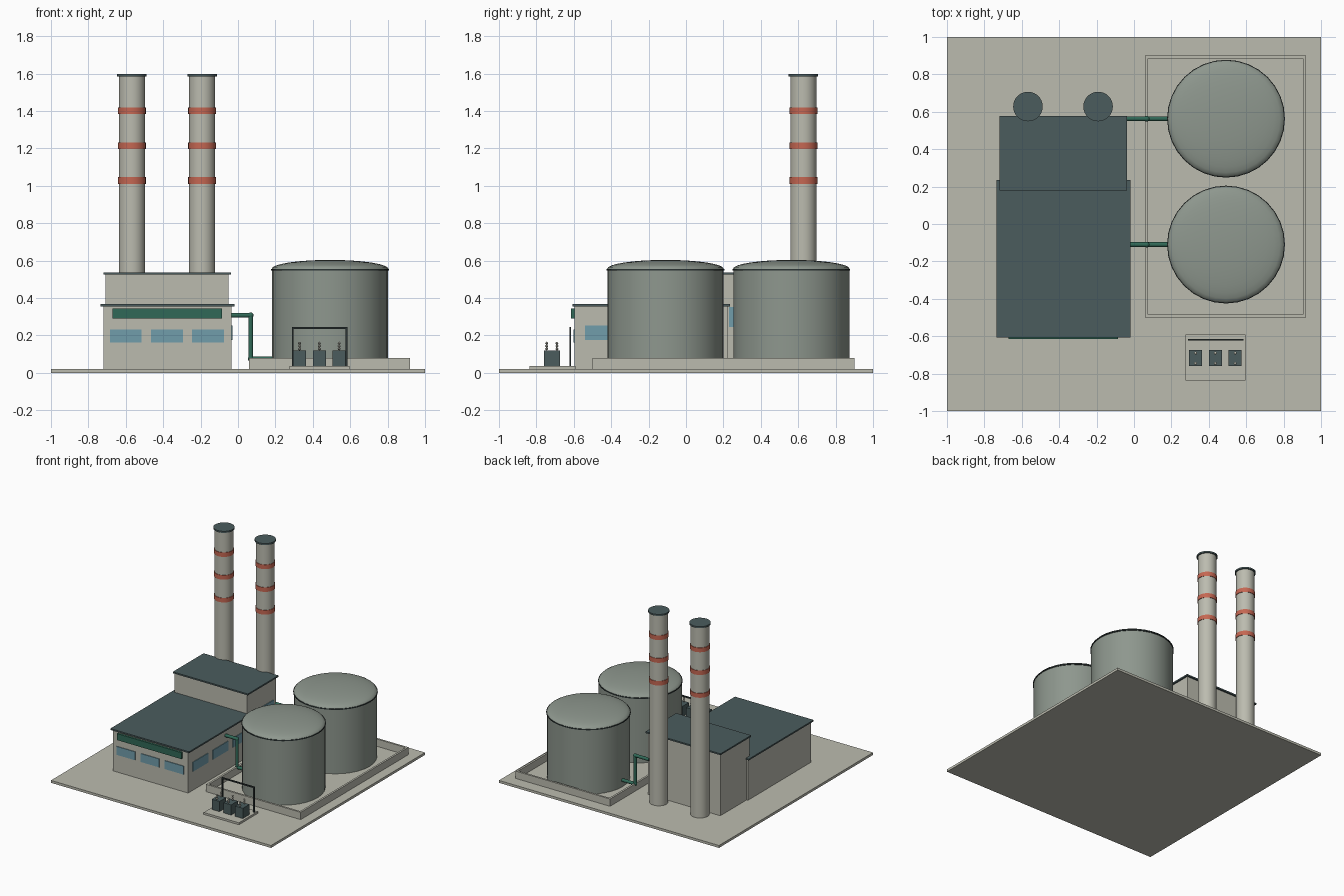
import bpy, bmesh, math
from mathutils import Vector

if "Cube" in bpy.data.objects:
    bpy.data.objects.remove(bpy.data.objects["Cube"])


def material(name, r, g, b):
    m = bpy.data.materials.new(name)
    m.use_nodes = True
    m.diffuse_color = (r, g, b, 1)
    bsdf = m.node_tree.nodes["Principled BSDF"]
    bsdf.inputs["Base Color"].default_value = (r, g, b, 1)
    bsdf.inputs["Roughness"].default_value = 0.8
    return m


CONCRETE = material("concrete", 0.50, 0.50, 0.43)
TANK = material("tank grey", 0.27, 0.31, 0.27)
ROOF = material("slate roof", 0.07, 0.107, 0.11)
GREEN = material("pipe green", 0.03, 0.14, 0.095)
GLASS = material("window blue", 0.165, 0.34, 0.41)
RED = material("stripe red", 0.56, 0.135, 0.085)
DARK = material("dark steel", 0.025, 0.035, 0.035)


def finish(name, bm, mat, smooth=False):
    bmesh.ops.recalc_face_normals(bm, faces=bm.faces)
    mesh = bpy.data.meshes.new(name)
    bm.to_mesh(mesh)
    bm.free()
    mesh.materials.append(mat)
    ob = bpy.data.objects.new(name, mesh)
    bpy.context.collection.objects.link(ob)
    if smooth:
        bpy.ops.object.select_all(action='DESELECT')
        ob.select_set(True)
        bpy.context.view_layer.objects.active = ob
        bpy.ops.object.shade_smooth_by_angle(angle=math.radians(35))
    return ob


def box(name, x, y, z, mat):
    """Box from three (low, high) ranges."""
    bm = bmesh.new()
    bmesh.ops.create_cube(bm, size=1)
    for v in bm.verts:
        v.co = [a + (b - a) * (c + 0.5) for (a, b), c in zip((x, y, z), v.co)]
    return finish(name, bm, mat)


def lathe(name, centre, profile, mat, sides=32):
    """Revolve (radius, height) points about a vertical axis."""
    bm = bmesh.new()
    pts = [bm.verts.new((centre[0] + r, centre[1], z)) for r, z in profile]
    edges = [bm.edges.new(p) for p in zip(pts, pts[1:])]
    bmesh.ops.spin(bm, geom=pts + edges, cent=(*centre, 0), axis=(0, 0, 1),
                   angle=math.tau, steps=sides, use_merge=True)
    bmesh.ops.remove_doubles(bm, verts=bm.verts, dist=1e-5)
    return finish(name, bm, mat, True)


def drum(name, centre, r, z0, z1, mat, sides=32):
    return lathe(name, centre, [(0, z0), (r, z0), (r, z1), (0, z1)], mat, sides)


def pipe(name, points, r, mat):
    """Straight tubes with ball elbows along a path."""
    bm = bmesh.new()
    points = [Vector(p) for p in points]
    for a, b in zip(points, points[1:]):
        new = bmesh.ops.create_cone(bm, cap_ends=True, segments=16, radius1=r,
                                    radius2=r, depth=(b - a).length)["verts"]
        turn = (b - a).to_track_quat('Z', 'Y')
        for v in new:
            v.co = turn @ v.co + (a + b) / 2
    for p in points[1:-1]:
        new = bmesh.ops.create_uvsphere(bm, u_segments=16, v_segments=8, radius=r * 1.15)
        bmesh.ops.translate(bm, verts=new["verts"], vec=p)
    return finish(name, bm, mat, True)


# Ground slab
box("ground_slab", (-1, 1), (-1, 1), (0, 0.02), CONCRETE)

# Turbine hall with sign band and windows
box("hall_walls", (-0.72, -0.035), (-0.597, 0.225), (0.02, 0.357), CONCRETE)
box("hall_roof", (-0.735, -0.02), (-0.607, 0.235), (0.355, 0.367), ROOF)
box("hall_front_band", (-0.67, -0.085), (-0.614, -0.596), (0.292, 0.345), GREEN)
for i in range(3):
    x = -0.60 + 0.22 * i
    box(f"front_window_{i}", (x - 0.085, x + 0.085), (-0.602, -0.595), (0.163, 0.232), GLASS)
    y = -0.44 + 0.26 * i
    box(f"side_window_{i}", (-0.037, -0.03), (y - 0.1, y + 0.1), (0.175, 0.252), GLASS)

# Boiler house
box("boiler_house_walls", (-0.708, -0.05), (0.19, 0.565), (0.02, 0.527), CONCRETE)
box("boiler_house_roof", (-0.718, -0.037), (0.18, 0.578), (0.525, 0.537), ROOF)
box("boiler_house_window", (-0.052, -0.045), (0.23, 0.53), (0.245, 0.352), GLASS)

# Chimneys with painted bands and caps
for i, x in enumerate((-0.567, -0.192)):
    c = (x, 0.628)
    drum(f"chimney_{i}", c, 0.07, 0.02, 1.587, CONCRETE)
    drum(f"chimney_cap_{i}", c, 0.079, 1.584, 1.597, ROOF)
    for k in range(3):
        z = 1.028 + 0.187 * k
        drum(f"chimney_{i}_band_{k}", c, 0.074, z - 0.018, z + 0.018, RED)

# Storage tanks with domed lids and feed pipes
for i, y in enumerate((-0.11, 0.563)):
    c = (0.492, y)
    drum(f"tank_{i}", c, 0.31, 0.02, 0.552, TANK)
    drum(f"tank_rim_{i}", c, 0.315, 0.547, 0.556, DARK)
    dome = [(0.312 * math.cos(t), 0.556 + 0.048 * math.sin(t))
            for t in (k * math.pi / 16 for k in range(8))]
    lathe(f"tank_dome_{i}", c, dome + [(0, 0.604)], TANK)
    pipe(f"feed_pipe_{i}", [(-0.06, y, 0.308), (0.068, y, 0.308),
                            (0.068, y, 0.075), (0.2, y, 0.075)], 0.013, GREEN)

# Containment wall around the tanks
X0, X1, Y0, Y1, T = 0.06, 0.92, -0.5, 0.9, 0.016
for name, x, y in (("front", (X0, X1), (Y0, Y0 + T)),
                   ("back", (X0, X1), (Y1 - T, Y1)),
                   ("right", (X0, X0 + T), (Y0 + T, Y1 - T)),
                   ("left", (X1 - T, X1), (Y0 + T, Y1 - T))):
    box(f"bund_wall_{name}", x, y, (0.02, 0.08), CONCRETE)

# Switchyard pad, transformers and ribbed insulators
box("switchyard_pad", (0.275, 0.595), (-0.838, -0.592), (0.02, 0.036), CONCRETE)
for i in range(3):
    x = 0.329 + 0.106 * i
    box(f"transformer_{i}", (x - 0.035, x + 0.035), (-0.76, -0.674), (0.036, 0.12), ROOF)
    for k, y in enumerate((-0.745, -0.69)):
        ribs = [(0, 0.12)]
        for n in range(3):
            z = 0.122 + 0.015 * n
            ribs += [(0.004, z), (0.008, z + 0.005), (0.008, z + 0.008), (0.004, z + 0.012)]
        lathe(f"insulator_{i}_{k}", (x, y), ribs + [(0, 0.167)], CONCRETE, 10)

# Overhead line gantry
for name, x in (("right", 0.293), ("left", 0.58)):
    box(f"gantry_post_{name}", (x - 0.005, x + 0.005), (-0.624, -0.614), (0.03, 0.245), DARK)
box("gantry_beam", (0.288, 0.585), (-0.624, -0.614), (0.235, 0.245), DARK)
